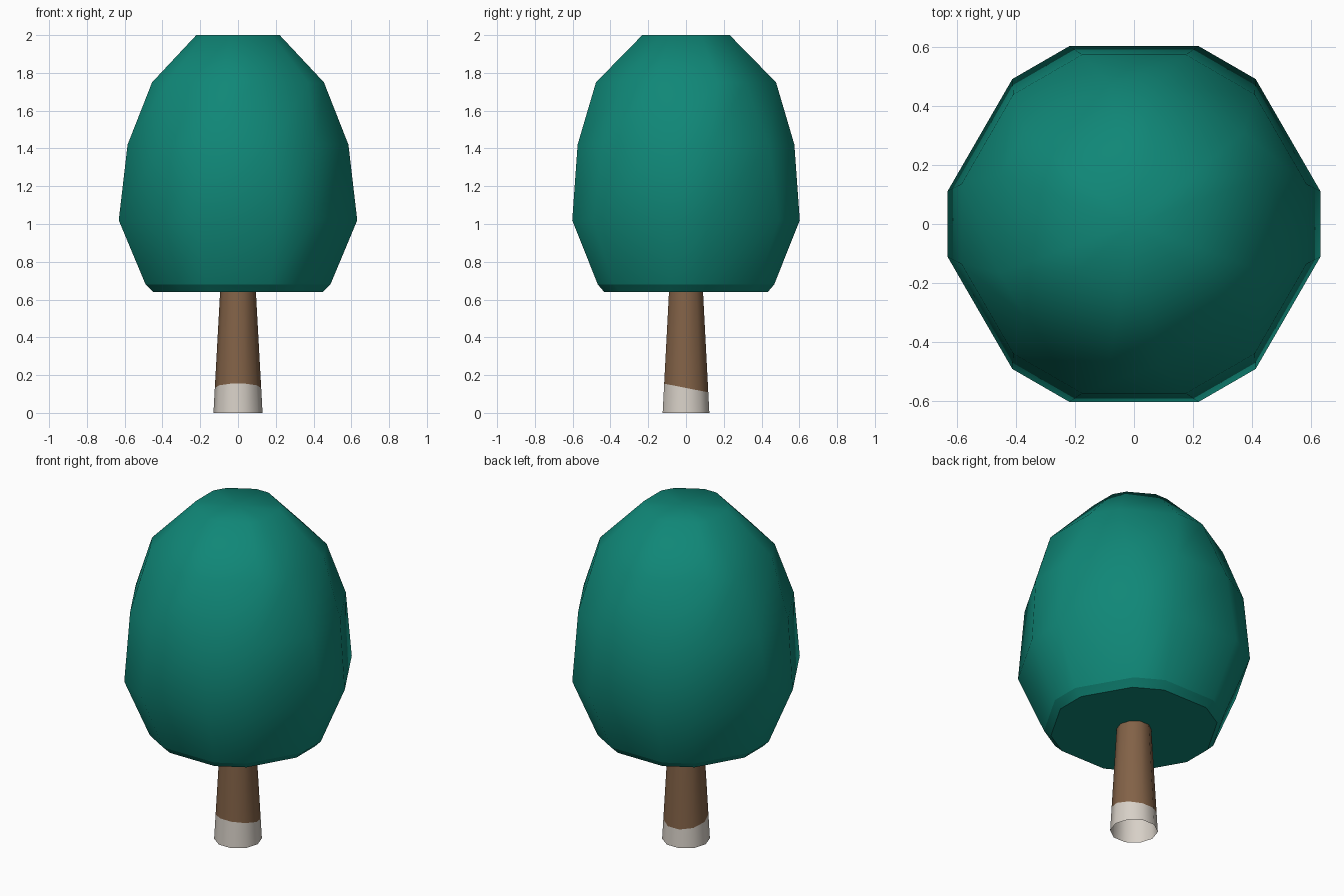
import bpy, bmesh, math

if "Cube" in bpy.data.objects:
    bpy.data.objects.remove(bpy.data.objects["Cube"])

def material(name, rgb):
    m = bpy.data.materials.new(name)
    m.diffuse_color = (*rgb, 1)
    m.use_nodes = True
    m.node_tree.nodes["Principled BSDF"].inputs["Base Color"].default_value = m.diffuse_color
    return m

teal = material("teal leaves", (0.005, 0.242, 0.185))
brown = material("brown bark", (0.225, 0.122, 0.063))
white = material("white paint", (0.68, 0.63, 0.57))

def bridge(bm, low, high, mat=0):
    n = len(low)
    for i in range(n):
        j = (i + 1) % n
        f = bm.faces.new((low[i], low[j], high[j], high[i]))
        f.smooth = True
        f.material_index = mat

def finish(bm, name, mats):
    me = bpy.data.meshes.new(name)
    bm.to_mesh(me)
    bm.free()
    for m in mats:
        me.materials.append(m)
    ob = bpy.data.objects.new(name, me)
    bpy.context.collection.objects.link(ob)
    return ob

# Foliage: stacked hexagons with cut corners (z, radius, half angle of the cut)
bm = bmesh.new()
rings = []
for z, r, cut in [(0.64, 0.458, 11), (0.68, 0.497, 10), (1.02, 0.641, 10),
                  (1.42, 0.600, 13), (1.75, 0.484, 20), (2.0, 0.235, 20)]:
    angles = [math.radians(60 * k + s * cut) for k in range(6) for s in (-1, 1)]
    rings.append([bm.verts.new((r * math.cos(a), r * math.sin(a), z)) for a in angles])
for low, high in zip(rings, rings[1:]):
    bridge(bm, low, high)
bm.faces.new(rings[0][::-1])
# Smooth crown cap as a fan
tip = bm.verts.new((0, 0, 2.0))
for i in range(12):
    bm.faces.new((rings[-1][i], rings[-1][(i + 1) % 12], tip)).smooth = True
# Crisp bottom rim
for ring in rings[:2]:
    for i in range(12):
        bm.edges.get((ring[i], ring[(i + 1) % 12])).smooth = False
finish(bm, "foliage", [teal])

# Trunk: open tapered tube with a painted base and uneven paint line
bm = bmesh.new()
def trunk_ring(height):
    ring = []
    for i in range(10):
        a = math.tau * i / 10
        z = height(a)
        r = 0.13 - 0.055 * z
        ring.append(bm.verts.new((r * math.cos(a), r * math.sin(a), z)))
    return ring
base = trunk_ring(lambda a: 0)
paint = trunk_ring(lambda a: 0.132 - 0.024 * math.sin(a))
top = trunk_ring(lambda a: 0.65)
bridge(bm, base, paint, 1)
bridge(bm, paint, top, 0)
finish(bm, "trunk", [brown, white])
